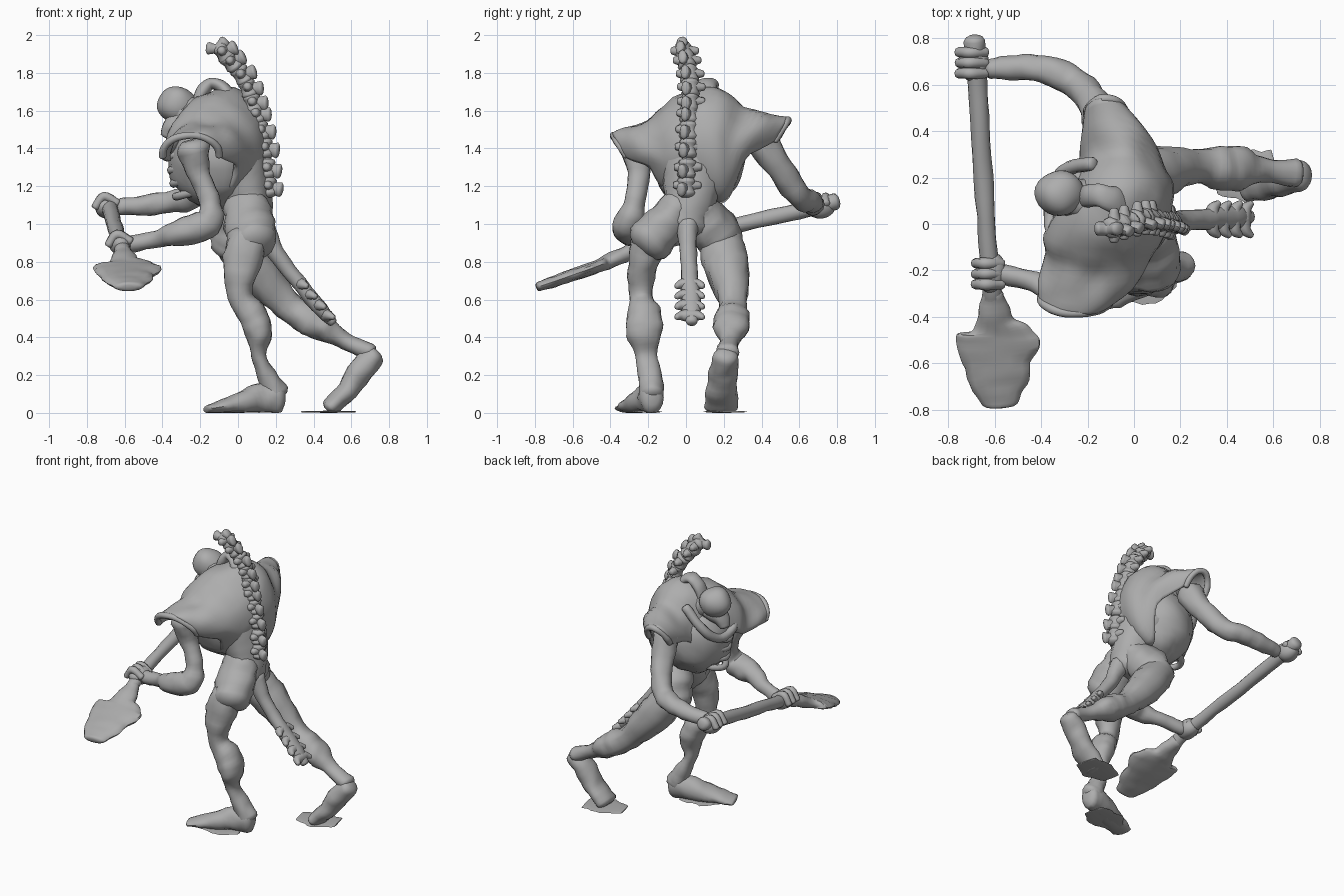
import bpy, bmesh, math
from mathutils import Vector, noise

cube = bpy.data.objects.get("Cube")
if cube:
    bpy.data.objects.remove(cube)

grey = bpy.data.materials.new("plain_grey")
grey.use_nodes = True
grey.diffuse_color = (0.42, 0.42, 0.42, 1)
grey.node_tree.nodes["Principled BSDF"].inputs["Base Color"].default_value = grey.diffuse_color
X, Y, Z = Vector((1, 0, 0)), Vector((0, 1, 0)), Vector((0, 0, 1))
parts = []


def finish(name, bm):
    """Turn a bmesh into a named grey object."""
    bmesh.ops.recalc_face_normals(bm, faces=bm.faces[:])
    mesh = bpy.data.meshes.new(name)
    bm.to_mesh(mesh)
    bm.free()
    mesh.materials.append(grey)
    obj = bpy.data.objects.new(name, mesh)
    bpy.context.collection.objects.link(obj)
    parts.append(obj)
    return obj


def smooth_path(points, steps=5):
    """Catmull-Rom interpolation of tuples of any length."""
    vecs = [Vector(p) for p in points]
    padded = [vecs[0]] + vecs + [vecs[-1]]
    out = []
    for a, b, c, d in zip(padded, padded[1:], padded[2:], padded[3:]):
        for k in range(steps):
            t = k / steps
            out.append(b + (c - a) * t / 2 + (a * 2 - b * 5 + c * 4 - d) * t * t / 2
                       + (b * 3 - a - c * 3 + d) * t * t * t / 2)
    return out + [vecs[-1]]


def limb(name, points, ref=Y, sides=16, lumps=0.16):
    """Lumpy tube through (x, y, z, half width along ref, half height)."""
    points = [tuple(p) if len(p) > 4 else tuple(p) + (p[-1],) for p in points]
    path = smooth_path(points)
    centres = [Vector(p[:3]) for p in path]
    last = len(path) - 1
    rings = []
    for i, p in enumerate(path):
        along = (centres[min(i + 1, last)] - centres[max(i - 1, 0)]).normalized()
        side = (ref - along * ref.dot(along)).normalized()
        rise = along.cross(side)
        end = along * min(p[3], p[4])
        tip = [(centres[i] + end * s * off, side * p[3] * size, rise * p[4] * size)
               for s in (-1, 1) for off, size in ((0.3, 0.85), (0.5, 0.45))]
        if i == 0:
            rings += [tip[1], tip[0]]
        rings.append((centres[i], side * p[3], rise * p[4]))
        if i == last:
            rings += [tip[2], tip[3]]
    bm = bmesh.new()
    loops = []
    for c, u, v in rings:
        loop = []
        for k in range(sides):
            a = math.tau * k / sides
            arm = u * math.cos(a) + v * math.sin(a)
            co = c + arm * (1 + lumps * noise.noise((c + arm) * 16))
            co.z = max(co.z, 0)
            loop.append(bm.verts.new(co))
        loops.append(loop)
    for lo, hi in zip(loops, loops[1:]):
        for k in range(sides):
            n = (k + 1) % sides
            bm.faces.new((lo[k], lo[n], hi[n], hi[k]))
    bm.faces.new(loops[0])
    bm.faces.new(loops[-1])
    return finish(name, bm)


def ball(name, centre, radii, lumps=0.08):
    """Lumpy ellipsoid."""
    bm = bmesh.new()
    bmesh.ops.create_uvsphere(bm, u_segments=24, v_segments=16, radius=1)
    for v in bm.verts:
        arm = Vector(a * r for a, r in zip(v.co, radii))
        v.co = Vector(centre) + arm * (1 + lumps * noise.noise((Vector(centre) + arm) * 10))
    return finish(name, bm)


# Torso and hips
ball("ribcage", (-.13, .06, 1.34), (.24, .25, .26))
limb("waist", [(-.02, .05, 1.3, .2, .18), (.05, .03, 1.15, .14, .13), (.07, 0, 1, .13, .11)])
for i in range(4):
    z = 1.15 + i * .07
    half = .14 + i * .025
    limb(f"rib_{i}", [(-.16, .05 - half, z + .04, .022), (-.31 - i * .012, .0, z, .022),
                      (-.31 - i * .012, .1, z, .022), (-.16, .05 + half, z + .04, .022)], Z, 8)

# Draped shoulder cape: (y, centre x, centre z, radius x, radius z, hem angle)
stations = [(-.385, -.25, 1.37, .15, .1, -5), (-.32, -.2, 1.37, .2, .125, -25),
            (-.2, -.15, 1.36, .22, .18, -65), (-.1, -.13, 1.4, .25, .22, -75),
            (.06, -.08, 1.43, .23, .28, -70), (.2, -.05, 1.4, .21, .29, -75),
            (.3, -.05, 1.37, .18, .235, -70), (.42, -.07, 1.42, .15, .155, -30),
            (.54, -.12, 1.45, .08, .1, -5)]


def drape(y, cx, cz, rx, rz, a):
    """Point on the cape; its open ends slope inwards below the shoulder tips."""
    p = Vector((cx + rx * math.cos(a), y, cz + rz * math.sin(a)))
    drop = min(cz + rz - p.z, .2) * min(1, abs(y - .06) / .4)
    p.y -= math.copysign(drop * .65, y - .06)
    return p


bm = bmesh.new()
grid = []
for *section, hem in smooth_path(stations, 4):
    row = []
    for k in range(25):
        p = drape(*section, math.radians(hem + (190 - hem) * k / 24))
        row.append(bm.verts.new(p * (1 + .015 * noise.noise(p * 9))))
    grid.append(row)
for lo, hi in zip(grid, grid[1:]):
    for k in range(24):
        bm.faces.new((lo[k], lo[k + 1], hi[k + 1], hi[k]))
cape = finish("shoulder_cape", bm)
shell = cape.modifiers.new("thickness", 'SOLIDIFY')
shell.thickness = .025
shell.offset = 0

# Rolled rims on the two open ends of the cape
for name, (*section, hem) in (("right_rim", stations[0]), ("left_rim", stations[-1])):
    limb(name, [tuple(drape(*section, math.radians(d))) + (.02,) for d in range(hem, 195, 24)], Y, 10)

# Collar, neck and head
limb("collar", [(-.22, .12, 1.62, .05, .03), (-.19, .12, 1.7, .05, .035), (-.14, .12, 1.745, .05, .03),
                (-.08, .1, 1.72, .06, .035), (-.03, .08, 1.65, .06, .04)])
limb("collar_fold", [(-.18, .26, 1.6, .03), (-.3, .23, 1.46, .03), (-.35, .12, 1.38, .03),
                     (-.35, -.03, 1.42, .03), (-.25, -.08, 1.57, .03)], X, 10)
limb("neck", [(-.1, .08, 1.52, .13), (-.2, .1, 1.57, .1), (-.3, .12, 1.6, .08)])
ball("head", (-.32, .13, 1.63), (.105, .1, .1))
limb("jaw", [(-.28, .12, 1.57, .08, .07), (-.35, .11, 1.52, .065, .05), (-.38, .11, 1.47, .04, .03)])

# Exposed backbone: drum, side wings and dorsal spur at each vertebra
backbone = smooth_path([(-.08, -.01, 1.91), (.03, .02, 1.77), (.09, .02, 1.6),
                        (.14, .01, 1.4), (.16, 0, 1.18)], 9)
limb("spinal_cord", [tuple(p) + (.03,) for p in backbone[::3]], Y, 10)
count = 10
for i in range(count):
    j = round(i * (len(backbone) - 2) / (count - 1))
    p = backbone[j]
    t = (backbone[j + 1] - p).normalized()
    back = -Y.cross(t).normalized()
    if back.x < 0:
        back = -back
    limb(f"vertebra_{i}", [tuple(p + t * s) + (r,) for s, r in
                           ((-.03, .05), (0, .042), (.03, .05))], Y, 10)
    limb(f"wings_{i}", [tuple(p + Y * s - t * .01) + (r,) for s, r in
                        ((-.06, .02), (0, .035), (.07, .02))], back, 8)
    limb(f"spur_{i}", [tuple(p + back * s + t * s * .3 - Y * s * .4) + (.024, h) for s, h in
                       ((.0, .04), (.035, .034), (.065, .04))], Y, 8)
limb("top_vertebra", [(-.155, -.02, 1.93, .03, .035), (-.11, -.02, 1.93, .03, .025),
                      (-.07, -.02, 1.965, .03, .035)], Y, 10, .05)

# Bony tail with paired barbs
limb("tail", [(.13, .01, 1, .06, .06), (.2, .01, .85, .045, .045), (.32, .02, .69, .045, .04),
              (.42, .03, .57, .055, .04), (.5, .03, .48, .03, .025)])
for i in range(4):
    x, z = .33 + i * .047, .68 - i * .055
    for s in (-1, 1):
        limb(f"tail_barb_{i}_{s}", [(x, .02, z, .035), (x + .01, .02 + s * .045, z, .027),
                                    (x + .035, .02 + s * .07, z - .01, .014)], Z, 8)

# Loose shorts and legs
limb("right_short", [(.05, -.03, 1.11, .09, .12), (.06, -.11, 1, .11, .135), (.09, -.2, .9, .12, .115)])
limb("left_short", [(.04, .07, 1.09, .09, .12), (.0, .14, .98, .12, .13), (-.04, .19, .88, .12, .11)])
limb("right_leg", [(.05, -.19, .92, .1, .11), (.02, -.23, .78, .08, .1), (.01, -.24, .62, .06, .065),
                   (.08, -.22, .51, .095, .08), (.11, -.22, .41, .095, .07), (.11, -.21, .3, .06, .04),
                   (.16, -.19, .18, .065, .055), (.2, -.18, .1, .065, .07)])
limb("right_foot", [(.215, -.18, .08, .065, .09), (.12, -.2, .08, .07, .08), (-.02, -.26, .045, .08, .05),
                    (-.16, -.31, .02, .07, .022)])
limb("left_leg", [(-.04, .18, .92, .12, .1), (.08, .22, .77, .12, .115), (.26, .25, .57, .075, .08),
                  (.38, .24, .49, .1, .085), (.47, .24, .44, .09, .07), (.57, .23, .38, .05, .045),
                  (.7, .22, .32, .06, .05)])
limb("left_foot", [(.725, .21, .3, .065, .055), (.65, .2, .23, .075, .07), (.58, .19, .12, .08, .06),
                   (.49, .19, .03, .085, .05)])
for name, x, y in (("left_sole", .48, .21), ("right_sole", .04, -.24)):
    limb(name, [(x - .13, y - .03, .006, .06, .005), (x, y, .006, .11, .005),
                (x + .13, y + .03, .006, .07, .005)], Y, 12, .3)

# Arms
limb("right_arm", [(-.24, -.26, 1.4, .09), (-.2, -.25, 1.25, .06), (-.15, -.27, 1.12, .055),
                   (-.15, -.3, 1.02, .075), (-.23, -.31, .97, .08), (-.33, -.3, .95, .065),
                   (-.43, -.25, .92, .045), (-.58, -.21, .89, .045)])
limb("left_arm", [(-.13, .4, 1.44, .09), (-.16, .5, 1.29, .07), (-.24, .6, 1.15, .068),
                  (-.35, .655, 1.12, .06), (-.48, .675, 1.1, .055), (-.62, .67, 1.09, .045)], Z)
for name, x, y, z in (("right", -.62, -.21, .89), ("left", -.69, .7, 1.09)):
    ball(f"{name}_hand", (x, y, z), (.065, .085, .06), .2)
    for i in range(3):
        limb(f"{name}_finger_{i}", [(x + .05, y - .05 + i * .045, z + .02, .022),
                                    (x - .02, y - .05 + i * .045, z + .055, .024),
                                    (x - .065, y - .05 + i * .045, z, .022)], Y, 8)

# Shovel
limb("shaft", [(-.69, .79, 1.12, .045), (-.675, .6, 1.07, .042), (-.65, .2, .98, .04),
               (-.62, -.2, .89, .04), (-.61, -.34, .83, .05, .04)], X)
limb("blade", [(-.61, -.3, .85, .05, .04), (-.6, -.41, .8, .08, .04), (-.59, -.46, .78, .14, .035),
               (-.59, -.5, .765, .18, .033), (-.59, -.6, .73, .155, .033), (-.585, -.7, .695, .12, .03),
               (-.58, -.78, .668, .075, .025)], X)

# Smooth shading
bpy.ops.object.select_all(action='DESELECT')
for obj in parts:
    obj.select_set(True)
bpy.context.view_layer.objects.active = parts[0]
bpy.ops.object.shade_smooth_by_angle(angle=math.radians(50))
